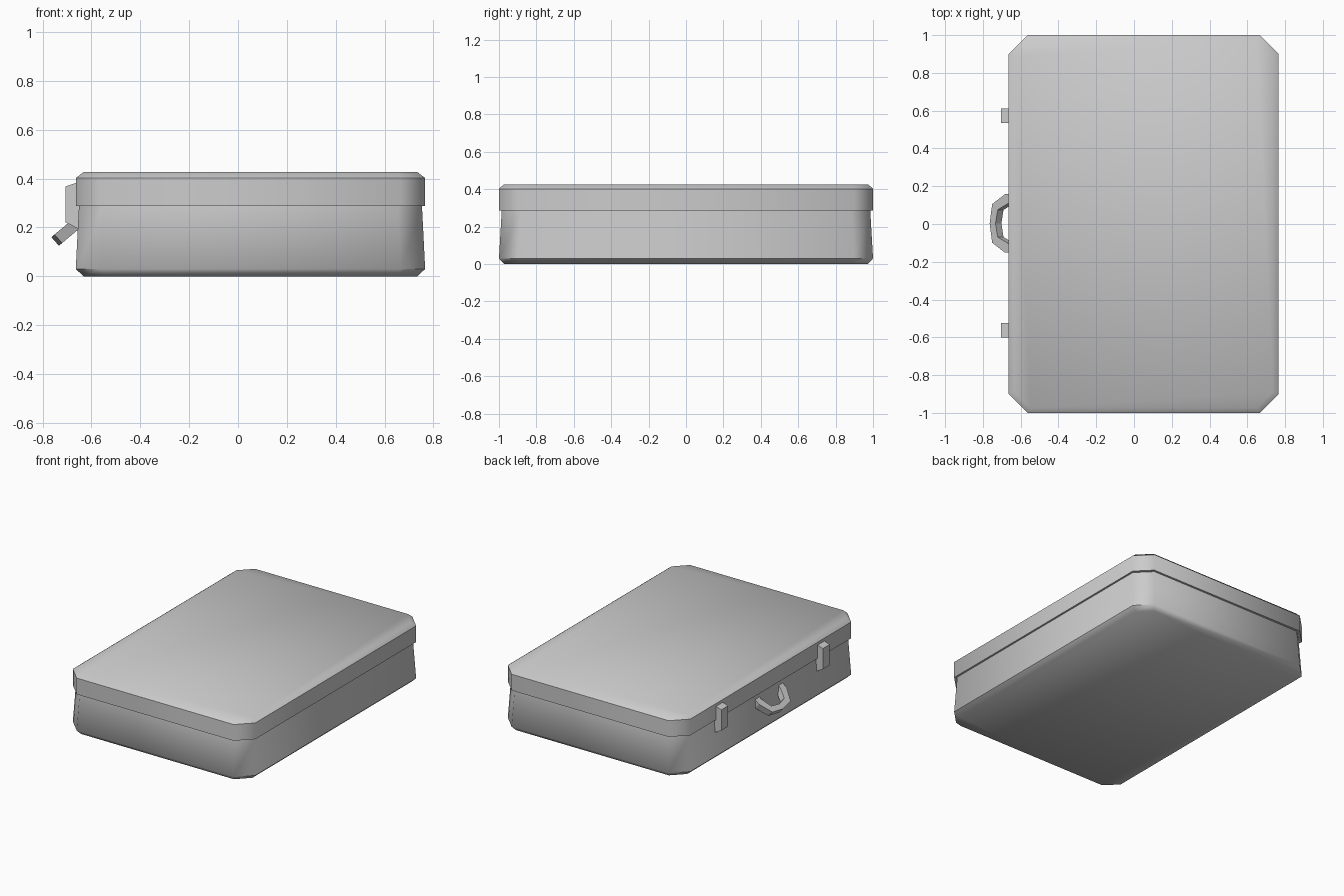
import bpy, bmesh, math

if "Cube" in bpy.data.objects:
    bpy.data.objects.remove(bpy.data.objects["Cube"])


def make_object(name, bm, angle=None):
    bmesh.ops.recalc_face_normals(bm, faces=bm.faces)
    mesh = bpy.data.meshes.new(name)
    bm.to_mesh(mesh)
    bm.free()
    ob = bpy.data.objects.new(name, mesh)
    bpy.context.collection.objects.link(ob)
    if angle:
        bpy.ops.object.select_all(action='DESELECT')
        bpy.context.view_layer.objects.active = ob
        ob.select_set(True)
        bpy.ops.object.shade_smooth_by_angle(angle=math.radians(angle))
    return ob


def octagon(cx, hx, hy, c, z):
    pts = [(hx, hy - c), (hx - c, hy), (c - hx, hy), (-hx, hy - c),
           (-hx, c - hy), (c - hx, -hy), (hx - c, -hy), (hx, c - hy)]
    return [(cx + x, y, z) for x, y in pts]


def bridge(bm, a, b, closed=True):
    n = len(a)
    for i in range(n if closed else n - 1):
        j = (i + 1) % n
        bm.faces.new((a[i], a[j], b[j], b[i]))


def loft(name, sections, angle):
    bm = bmesh.new()
    rings = [[bm.verts.new(p) for p in octagon(*s)] for s in sections]
    for a, b in zip(rings, rings[1:]):
        bridge(bm, a, b)
    bm.faces.new(rings[0])
    bm.faces.new(rings[-1])
    return make_object(name, bm, angle)


CX, HX, HY = 0.051, 0.715, 1.0

# Case base: bevelled foot, walls tapering in slightly towards the lid
loft("case_base", [(CX, HX - 0.032, HY - 0.027, 0.085, 0.0),
                   (CX, HX, HY, 0.10, 0.03),
                   (CX, HX - 0.013, HY - 0.015, 0.10, 0.287)], 47)

# Lid: straight rim with bevelled top edge
loft("lid", [(CX, HX, HY, 0.10, 0.287),
             (CX, HX, HY, 0.10, 0.402),
             (CX, HX - 0.031, HY - 0.026, 0.085, 0.426)], 47)

# Latches: side profile in x-z, extruded along y
profile = [(-0.705, 0.221), (-0.705, 0.368), (-0.664, 0.382),
           (-0.64, 0.382), (-0.64, 0.187)]
for side, y in (("back", 0.574), ("front", -0.563)):
    bm = bmesh.new()
    a = [bm.verts.new((x, y - 0.038, z)) for x, z in profile]
    b = [bm.verts.new((x, y + 0.038, z)) for x, z in profile]
    bridge(bm, a, b)
    bm.faces.new(a)
    bm.faces.new(b)
    make_object("latch_" + side, bm)

# Carry handle: faceted loop hanging outwards and down from the base
outer = [(-0.62, 0.155), (-0.683, 0.155), (-0.751, 0.102), (-0.764, 0)]
inner = [(-0.62, 0.105), (-0.668, 0.105), (-0.722, 0.072), (-0.733, 0)]


def handle_line(bm, half, drop):
    pts = half + [(x, -y) for x, y in reversed(half[:-1])]
    dx, dz = (0.031, -0.035) if drop else (0, 0)
    return [bm.verts.new((x + dx, y + 0.003, 0.16 + (x + 0.764) * 0.84 + dz))
            for x, y in pts]


bm = bmesh.new()
lines = [handle_line(bm, outer, False), handle_line(bm, inner, False),
         handle_line(bm, inner, True), handle_line(bm, outer, True)]
for i in range(4):
    bridge(bm, lines[i], lines[(i + 1) % 4], closed=False)
for end in (0, -1):
    bm.faces.new([line[end] for line in lines])
make_object("carry_handle", bm)
